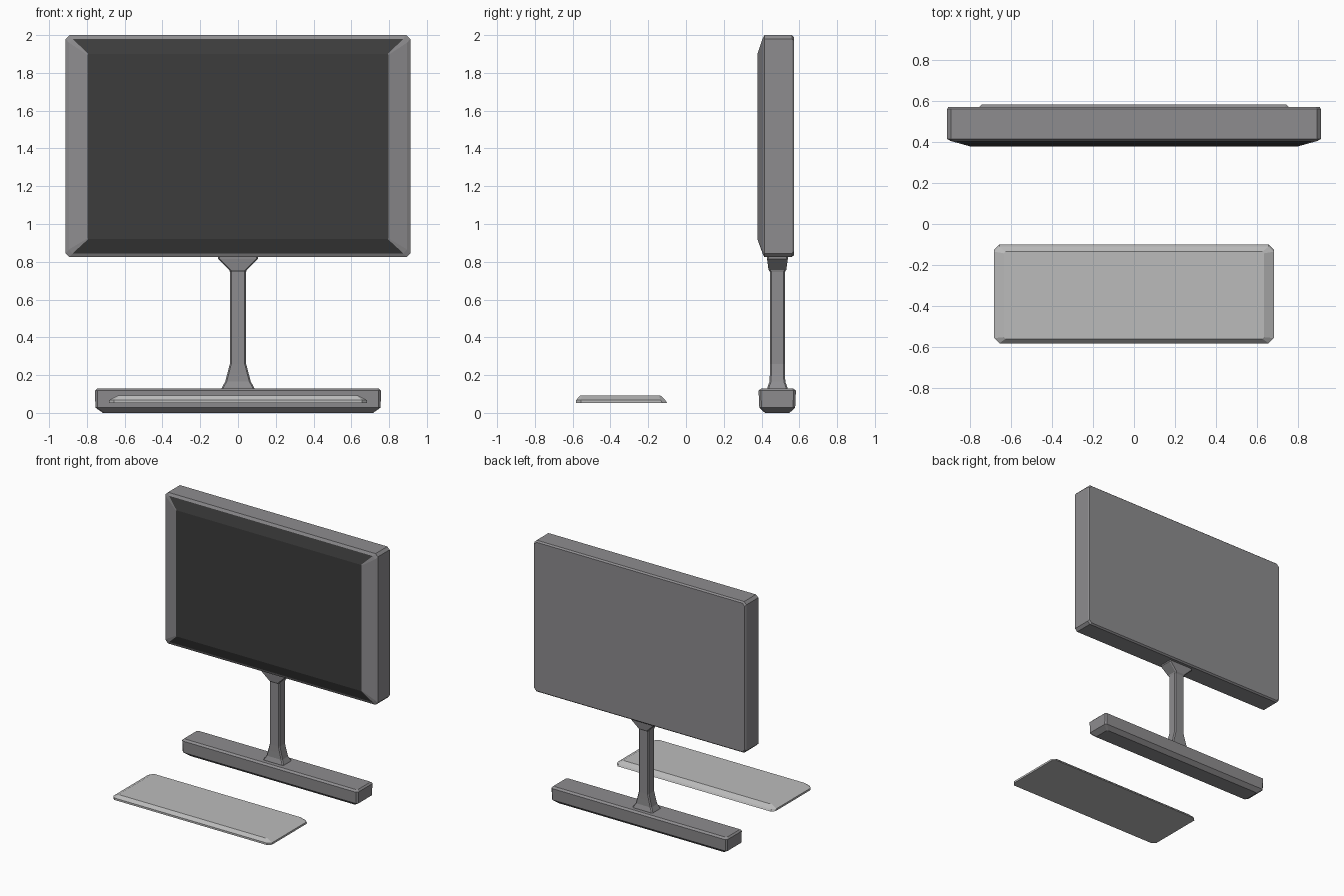
import bpy, bmesh

if "Cube" in bpy.data.objects:
    bpy.data.objects.remove(bpy.data.objects["Cube"])


def material(name, rgb):
    m = bpy.data.materials.new(name)
    m.diffuse_color = (*rgb, 1)
    m.use_nodes = True
    m.node_tree.nodes["Principled BSDF"].inputs["Base Color"].default_value = m.diffuse_color
    return m


CASE = material("case_grey", (0.27, 0.265, 0.275))
DARK = material("screen_dark", (0.045, 0.045, 0.045))
LIGHT = material("keyboard_grey", (0.5, 0.5, 0.5))


def corner_cut_rect(x0, x1, v0, v1, c):
    """Rectangle with its four corners cut off by c."""
    return [(x0 + c, v0), (x1 - c, v0), (x1, v0 + c), (x1, v1 - c),
            (x1 - c, v1), (x0 + c, v1), (x0, v1 - c), (x0, v0 + c)]


def loft(name, rings, place, mat):
    """Closed solid through rings (level, half width, v min, v max, corner cut)."""
    bm = bmesh.new()
    loops = [[bm.verts.new(place(u, v, level))
              for u, v in corner_cut_rect(-hx, hx, v0, v1, c)]
             for level, hx, v0, v1, c in rings]
    for a, b in zip(loops, loops[1:]):
        for i in range(8):
            j = (i + 1) % 8
            bm.faces.new((a[i], a[j], b[j], b[i]))
    bm.faces.new(loops[0])
    bm.faces.new(loops[-1])
    bmesh.ops.recalc_face_normals(bm, faces=bm.faces)
    mesh = bpy.data.meshes.new(name)
    bm.to_mesh(mesh)
    bm.free()
    mesh.materials.append(mat)
    ob = bpy.data.objects.new(name, mesh)
    bpy.context.collection.objects.link(ob)
    return ob


def upright(u, v, t):
    return (u, t, v)


def level(u, v, t):
    return (u, v, t)


# Monitor: lofted front to back, with the front panel raised on wide bevels
monitor = loft("monitor", [
    (0.378, 0.797, 0.92, 1.90, 0.004),
    (0.405, 0.895, 0.845, 1.98, 0.02),
    (0.415, 0.912, 0.825, 2.00, 0.02),
    (0.560, 0.912, 0.825, 2.00, 0.02),
    (0.572, 0.905, 0.835, 1.99, 0.02),
], upright, CASE)

# Screen colour: front panel plus its upper and lower bevels
monitor.data.materials.append(DARK)
for p in monitor.data.polygons:
    if p.center.y < 0.40 and abs(p.normal.x) < 0.1:
        p.material_index = 1

# Neck: slim post flared where it meets base and monitor
NY = 0.484
loft("neck", [(z, hx, NY - hy, NY + hy, 0.008) for z, hx, hy in [
    (0.11, 0.095, 0.056), (0.135, 0.085, 0.053), (0.165, 0.068, 0.042),
    (0.21, 0.056, 0.040), (0.26, 0.043, 0.039), (0.745, 0.043, 0.039),
    (0.757, 0.046, 0.047), (0.815, 0.106, 0.055), (0.84, 0.108, 0.055)]],
    level, CASE)

# Base: long bar with bevelled top and bottom edges
BY = 0.483
loft("base", [(z, hx, BY - hy, BY + hy, c) for z, hx, hy, c in [
    (0.0, 0.715, 0.065, 0.01), (0.028, 0.755, 0.095, 0.012),
    (0.118, 0.757, 0.099, 0.012), (0.13, 0.745, 0.083, 0.012)]],
    level, CASE)

# Keyboard: thin slab with sloped edges
loft("keyboard", [
    (0.053, 0.682, -0.582, -0.100, 0.025),
    (0.068, 0.682, -0.582, -0.110, 0.025),
    (0.092, 0.635, -0.560, -0.135, 0.008),
], level, LIGHT)
